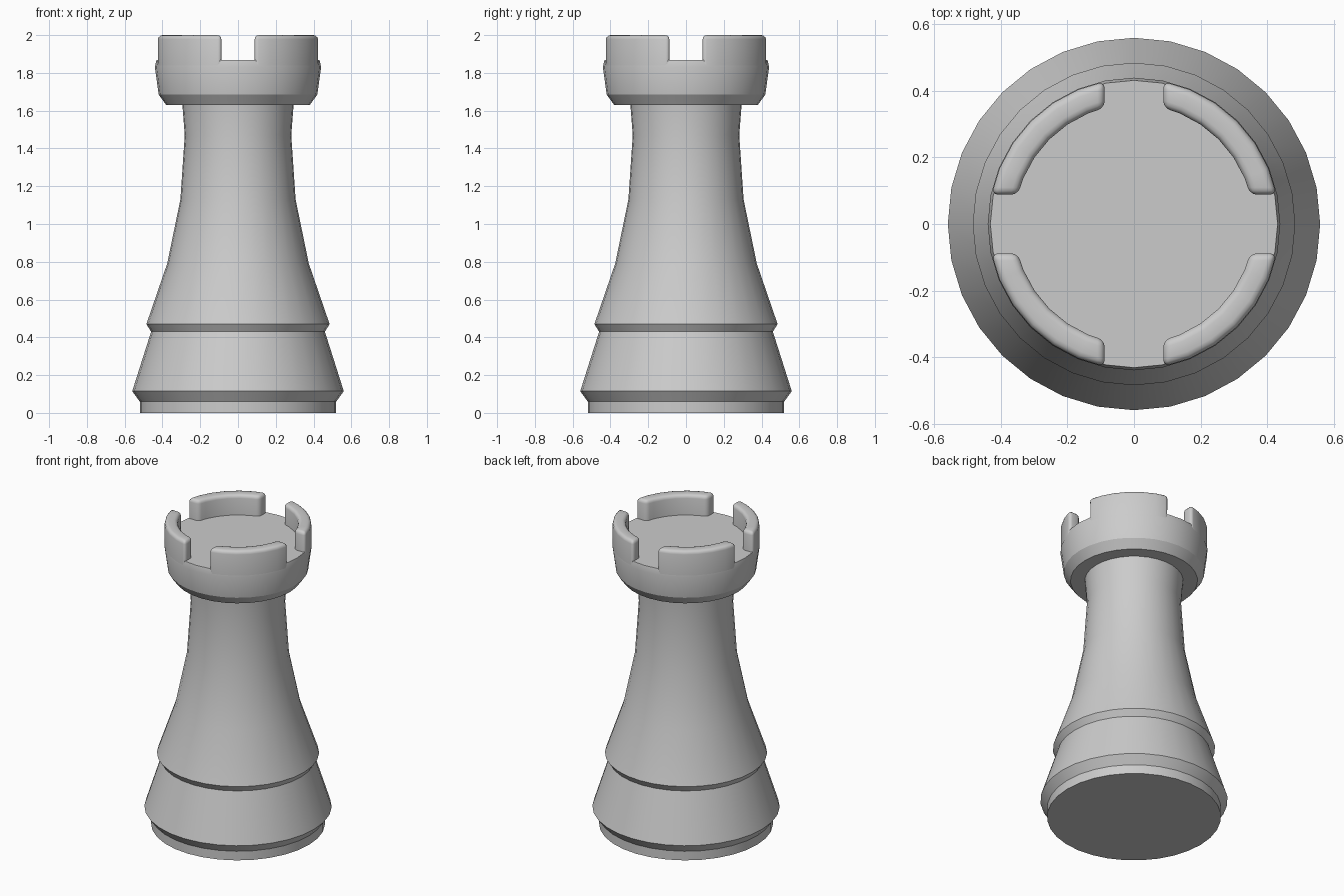
import bpy, bmesh, math
from math import sin, cos, radians, asin, degrees
from mathutils import Matrix

if "Cube" in bpy.data.objects:
    bpy.data.objects.remove(bpy.data.objects["Cube"], do_unlink=True)

SIDES = 32
stone = bpy.data.materials.new("stone grey")
stone.use_nodes = True
GREY = (0.6, 0.6, 0.6, 1)
stone.diffuse_color = GREY
stone.node_tree.nodes["Principled BSDF"].inputs["Base Color"].default_value = GREY


def finish(bm, name, angle):
    """Turn a bmesh into a shaded, coloured object."""
    bmesh.ops.recalc_face_normals(bm, faces=bm.faces)
    mesh = bpy.data.meshes.new(name)
    bm.to_mesh(mesh)
    bm.free()
    mesh.materials.append(stone)
    obj = bpy.data.objects.new(name, mesh)
    bpy.context.collection.objects.link(obj)
    bpy.ops.object.select_all(action='DESELECT')
    obj.select_set(True)
    bpy.context.view_layer.objects.active = obj
    bpy.ops.object.shade_smooth_by_angle(angle=radians(angle))
    return obj


def lathe(name, profile):
    """Spin a (radius, height) profile around z, closed at both ends."""
    bm = bmesh.new()
    points = [(0, profile[0][1])] + profile + [(0, profile[-1][1])]
    verts = [bm.verts.new((0, -r, z)) for r, z in points]
    edges = [bm.edges.new(pair) for pair in zip(verts, verts[1:])]
    bmesh.ops.spin(bm, geom=verts + edges, cent=(0, 0, 0), axis=(0, 0, 1),
                   angle=2 * math.pi, steps=SIDES)
    bmesh.ops.remove_doubles(bm, verts=bm.verts, dist=0.0005)
    return finish(bm, name, 25)


def merlon(name, turn):
    """Curved battlement block with straight ends and rounded edges."""
    inner, outer, low, high, gap = 0.36, 0.438, 1.83, 2.0, 0.088
    bm = bmesh.new()
    rings = []
    for k in range(1, 8):
        ring = []
        for r, z in ((inner, low), (outer, low), (outer, high), (inner, high)):
            end = degrees(asin(gap / r))
            a = radians(min(max(k * 360 / SIDES, end), 90 - end))
            ring.append(bm.verts.new((r * cos(a), r * sin(a), z)))
        rings.append(ring)
    for a, b in zip(rings, rings[1:]):
        for i in range(4):
            j = (i + 1) % 4
            bm.faces.new((a[i], a[j], b[j], b[i]))
    bm.faces.new(rings[0])
    bm.faces.new(rings[-1])
    bmesh.ops.recalc_face_normals(bm, faces=bm.faces)
    sharp = [e for e in bm.edges if e.calc_face_angle() > radians(45)
             and max(v.co.z for v in e.verts) > low + 0.01]
    bmesh.ops.bevel(bm, geom=sharp, offset=0.022, segments=3, profile=0.5,
                    affect='EDGES')
    bmesh.ops.rotate(bm, verts=bm.verts, cent=(0, 0, 0),
                     matrix=Matrix.Rotation(turn, 3, 'Z'))
    return finish(bm, name, 40)


# Foot and flared lower skirt
lathe("base", [(0.52, 0), (0.52, 0.06), (0.56, 0.115), (0.46, 0.43)])

# Tapering tower shaft with its lower collar
lathe("shaft", [(0.46, 0.43), (0.485, 0.47), (0.375, 0.79), (0.305, 1.13),
                (0.282, 1.47), (0.295, 1.64)])

# Wide head with the flat floor inside the battlements
lathe("head", [(0.38, 1.63), (0.42, 1.685), (0.44, 1.83), (0.432, 1.868)])

# Four battlements
for n in range(4):
    merlon("battlement_%d" % (n + 1), n * math.pi / 2)
